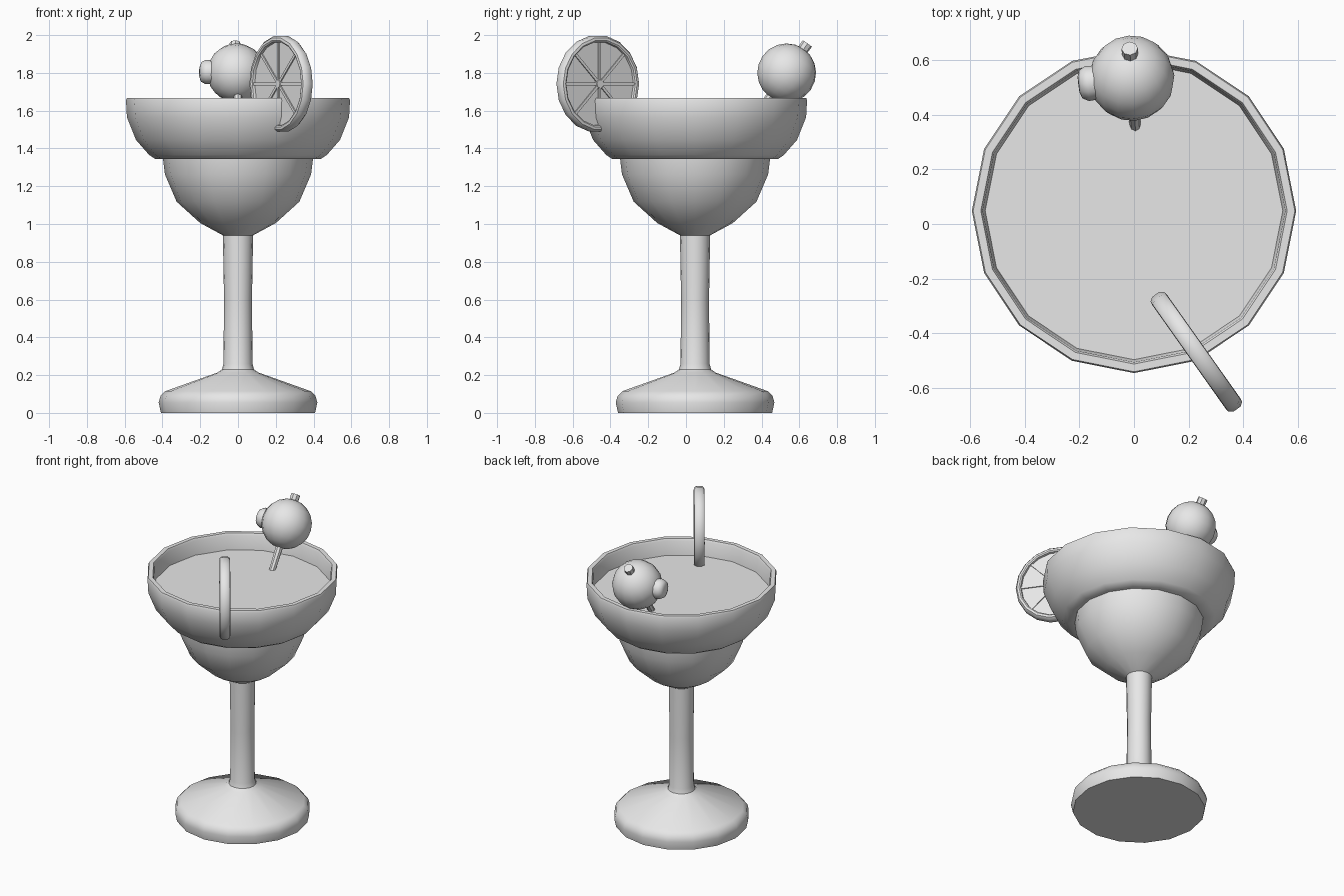
import bpy, bmesh, math
from mathutils import Matrix, Vector

if "Cube" in bpy.data.objects:
    bpy.data.objects.remove(bpy.data.objects["Cube"])

grey = bpy.data.materials.new("plain grey")
grey.diffuse_color = (0.8, 0.8, 0.8, 1)
grey.use_nodes = True
grey.node_tree.nodes["Principled BSDF"].inputs["Base Color"].default_value = grey.diffuse_color


def finish(name, bm, matrix, angle=40):
    bmesh.ops.remove_doubles(bm, verts=bm.verts, dist=1e-5)
    bmesh.ops.recalc_face_normals(bm, faces=bm.faces)
    bm.transform(matrix)
    me = bpy.data.meshes.new(name)
    bm.to_mesh(me)
    bm.free()
    me.materials.append(grey)
    ob = bpy.data.objects.new(name, me)
    bpy.context.collection.objects.link(ob)
    bpy.ops.object.select_all(action='DESELECT')
    ob.select_set(True)
    bpy.context.view_layer.objects.active = ob
    bpy.ops.object.shade_smooth_by_angle(angle=math.radians(angle))
    return ob


def lathe(name, profile, sides, matrix, angle=40):
    """Spin (radius, z) points round local z; profile starts and ends on the axis."""
    bm = bmesh.new()
    rings = []
    for r, z in profile:
        if r == 0:
            rings.append([bm.verts.new((0, 0, z))])
        else:
            rings.append([bm.verts.new((r * math.cos(2 * math.pi * i / sides),
                                        r * math.sin(2 * math.pi * i / sides), z))
                          for i in range(sides)])
    for a, b in zip(rings, rings[1:]):
        for i in range(sides):
            j = (i + 1) % sides
            if len(a) == 1:
                bm.faces.new((a[0], b[i], b[j]))
            elif len(b) == 1:
                bm.faces.new((a[i], a[j], b[0]))
            else:
                bm.faces.new((a[i], a[j], b[j], b[i]))
    return finish(name, bm, matrix, angle)


def aim(location, direction):
    rot = Vector(direction).to_track_quat('Z', 'Y').to_matrix().to_4x4()
    return Matrix.Translation(location) @ rot


# Glass: foot, stem, lower bowl, wide upper bowl and rim
axis = Matrix.Translation((0, 0.048, 0))
lathe("glass", [
    (0, 0), (0.408, 0), (0.42, 0.055), (0.41, 0.09), (0.385, 0.115),
    (0.11, 0.213), (0.085, 0.23), (0.077, 0.26), (0.074, 0.6), (0.08, 0.94),
    (0.20, 1.005), (0.325, 1.118), (0.387, 1.263), (0.397, 1.345),
    (0.44, 1.345), (0.47, 1.365), (0.54, 1.445), (0.588, 1.565), (0.593, 1.655), (0.588, 1.668),
    (0.56, 1.668), (0.553, 1.655), (0.542, 1.54), (0, 1.54)], 16, axis)

# Drink surface
lathe("drink", [(0, 1.545), (0.542, 1.545), (0.544, 1.56), (0, 1.56)], 16, axis)

# Olive with its stuffing and the pick through it
centre = Vector((-0.008, 0.533, 1.80))
bm = bmesh.new()
bmesh.ops.create_uvsphere(bm, u_segments=16, v_segments=10, radius=0.156)
pick_dir = Vector((-0.02, 0.28, 0.40)).normalized()
finish("olive", bm, aim(centre, pick_dir))
lathe("olive_stuffing", [(0, 0.12), (0.062, 0.12), (0.064, 0.165), (0.052, 0.188), (0.03, 0.196), (0, 0.197)],
      12, aim(centre, (-1, -0.12, 0.03)), 50)
lathe("pick", [(0, -0.32), (0.02, -0.32), (0.03, 0.19), (0, 0.19)], 8, aim(centre, pick_dir))

# Citrus slice: rind ring with recessed pulp, hub and spokes on both sides
d = Vector((0.578, -0.816, 0)).normalized()
n = d.cross(Vector((0, 0, 1)))
slice_m = Matrix(((d.x, 0, n.x, 0.228), (d.y, 0, n.y, -0.467), (0, 1, 0, 1.742), (0, 0, 0, 1)))
half = [(0, 0.014), (0.221, 0.014), (0.224, 0.028), (0.232, 0.033), (0.246, 0.031), (0.257, 0.016)]
lathe("citrus_slice", half + [(r, -z) for r, z in reversed(half)], 18, slice_m)
lathe("citrus_hub", [(0, -0.024), (0.022, -0.024), (0.03, -0.014), (0.03, 0.014), (0.022, 0.024), (0, 0.024)],
      10, slice_m)
for k in range(4):
    bm = bmesh.new()
    bmesh.ops.create_cube(bm, size=1, matrix=Matrix.Diagonal((0.45, 0.015, 0.042, 1)))
    finish("citrus_spoke_%d" % (k + 1), bm, slice_m @ Matrix.Rotation(k * math.pi / 4, 4, 'Z'))
